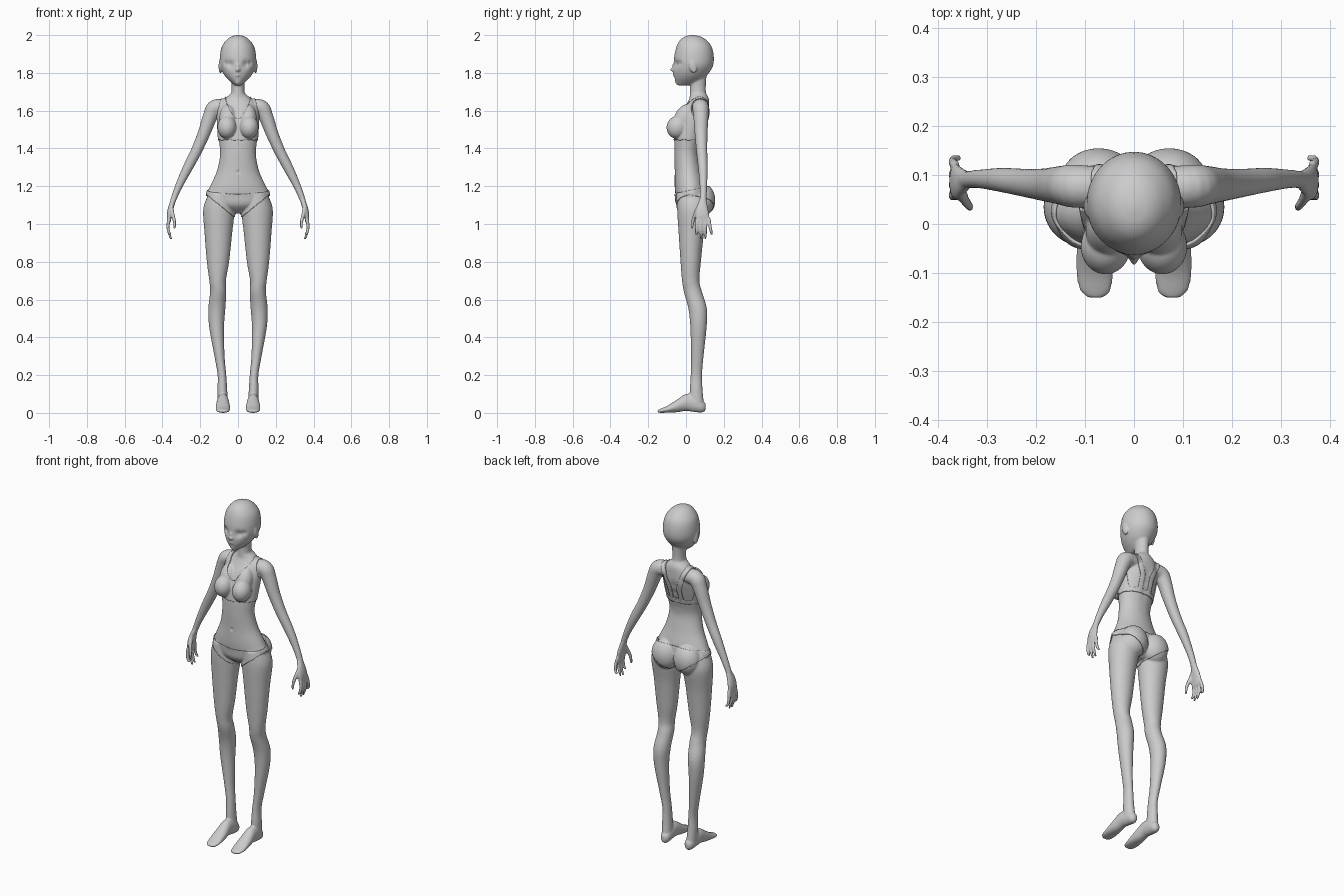
import bpy, bmesh, math
from mathutils import Vector, Matrix

bm = bmesh.new()


def spline(rows, steps=5):
    """Catmull-Rom through rows of numbers."""
    out = []
    for i in range(len(rows) - 1):
        p = [rows[max(0, min(len(rows) - 1, i + k))] for k in (-1, 0, 1, 2)]
        for s in range(steps):
            t = s / steps
            out.append([0.5 * (2 * b + (c - a) * t + (2 * a - 5 * b + 4 * c - d) * t * t
                               + (3 * b - a - 3 * c + d) * t ** 3) for a, b, c, d in zip(*p)])
    return out + [list(rows[-1])]


def loft(rows, axis=None, side=1, n=32):
    """Closed skin over rows (x, y, z, radius a, radius b); free axis follows the path."""
    rows = spline(rows)
    rings = []
    for i, (x, y, z, a, b) in enumerate(rows):
        if axis == 'Z':
            u, v = Vector((1, 0, 0)), Vector((0, 1, 0))
        elif axis == 'Y':
            u, v = Vector((1, 0, 0)), Vector((0, 0, 1))
        else:
            t = (Vector(rows[min(i + 1, len(rows) - 1)][:3]) - Vector(rows[max(i - 1, 0)][:3])).normalized()
            v = (Vector((0, 1, 0)) - t * t.y).normalized()
            u = v.cross(t)
        ring = []
        for k in range(n):
            w = 2 * math.pi * k / n
            p = Vector((x, y, z)) + u * max(a, .002) * math.cos(w) + v * max(b, .002) * math.sin(w)
            ring.append(bm.verts.new((p.x * side, p.y, p.z)))
        rings.append(ring)
    faces = [bm.faces.new((r[k], r[(k + 1) % n], q[(k + 1) % n], q[k]))
             for r, q in zip(rings, rings[1:]) for k in range(n)]
    faces += [bm.faces.new(rings[0]), bm.faces.new(rings[-1])]
    bmesh.ops.recalc_face_normals(bm, faces=faces)


def ball(loc, radii, tilt=0):
    m = Matrix.Translation(loc) @ Matrix.Rotation(tilt, 4, 'X') @ Matrix.Diagonal((*radii, 1))
    bmesh.ops.create_uvsphere(bm, u_segments=32, v_segments=20, radius=1, matrix=m)


def front_back(rows):
    """(z, half width, front y, back y) to loft rows."""
    return [(0, (f + b) / 2, z, w, (b - f) / 2) for z, w, f, b in rows]


# torso
loft(front_back([(1.06, .04, .0, .07), (1.10, .135, -.045, .11), (1.15, .166, -.055, .11),
                 (1.20, .148, -.06, .105), (1.28, .112, -.06, .085), (1.37, .095, -.062, .07),
                 (1.45, .102, -.06, .085), (1.52, .106, -.05, .107), (1.58, .108, -.03, .118),
                 (1.63, .10, .0, .122), (1.665, .068, .018, .12), (1.69, .038, .02, .108)]), 'Z')
# neck
loft([(0, .063, 1.62, .045, .045), (0, .063, 1.68, .037, .043), (0, .063, 1.73, .034, .042),
      (0, .065, 1.80, .04, .045)], 'Z')
# head
loft(front_back([(2.0, .008, .025, .045), (1.993, .035, -.005, .075), (1.975, .06, -.03, .107),
                 (1.94, .085, -.05, .135), (1.89, .096, -.062, .147), (1.84, .095, -.065, .144),
                 (1.80, .080, -.065, .122), (1.77, .058, -.060, .095), (1.745, .031, -.05, .06),
                 (1.734, .015, -.042, .01)]), 'Z')

for s in (1, -1):
    # bust, buttock, ear
    ball((s * .058, -.046, 1.512), (.046, .052, .056), -.25)
    ball((s * .052, -.012, 1.56), (.042, .045, .075), -.45)
    ball((s * .072, .088, 1.125), (.074, .062, .085))
    ball((s * .093, .036, 1.835), (.010, .020, .038), .25)
    # leg
    loft([(.095, .03, 1.16, .06, .075), (.101, .035, 1.08, .083, .082), (.104, .028, .95, .073, .067),
          (.106, .025, .80, .059, .054), (.108, .025, .70, .044, .046), (.105, .037, .64, .043, .048),
          (.112, .062, .55, .045, .049), (.113, .066, .45, .039, .043), (.098, .060, .30, .027, .033),
          (.085, .055, .20, .023, .030), (.083, .054, .12, .026, .034), (.080, .058, .04, .028, .038)],
         'Z', s)
    # foot
    loft([(.078, .104, .032, .012, .018), (.078, .085, .034, .026, .032), (.079, .04, .05, .030, .045),
          (.080, .0, .055, .032, .045), (.080, -.05, .036, .037, .033), (.080, -.10, .019, .038, .018),
          (.079, -.135, .011, .032, .011), (.078, -.15, .009, .018, .007)], 'Y', s)
    # arm
    loft([(.05, .073, 1.62, .035, .04), (.118, .077, 1.616, .044, .044), (.147, .079, 1.57, .039, .040),
          (.18, .080, 1.48, .033, .034), (.222, .084, 1.383, .029, .029), (.27, .090, 1.29, .026, .025),
          (.318, .092, 1.19, .019, .019), (.345, .090, 1.12, .015, .018)], None, s)
    # palm
    loft([(.338, .091, 1.14, .013, .016), (.354, .086, 1.09, .015, .030), (.363, .086, 1.05, .014, .037),
          (.366, .09, 1.01, .010, .037)], None, s)
    # fingers and thumb
    for y0, y1, tip in ((.06, .055, .945), (.08, .08, .918), (.10, .103, .92), (.12, .134, .945)):
        loft([(.364, y0, 1.03, .010, .010), (.371, (y0 + y1) / 2, .99, .009, .0095),
              (.366, y1, .955, .008, .008), (.354, y1, tip, .006, .006)], None, s, 14)
    loft([(.354, .068, 1.09, .011, .013), (.345, .048, 1.05, .010, .011), (.337, .037, 1.015, .009, .009),
          (.335, .031, .975, .006, .006)], None, s, 14)


def evaluated(obj):
    mesh = bpy.data.meshes.new_from_object(obj.evaluated_get(bpy.context.evaluated_depsgraph_get()))
    obj.modifiers.clear()
    obj.data = mesh


# fuse everything into one skin
body = bpy.data.objects.new("body", bpy.data.meshes.new("body"))
bpy.context.collection.objects.link(body)
bm.to_mesh(body.data)
bm.free()
rm = body.modifiers.new("fuse", 'REMESH')
rm.mode, rm.voxel_size, rm.use_smooth_shade = 'VOXEL', .005, True
sm = body.modifiers.new("smooth", 'SMOOTH')
sm.factor, sm.iterations = .5, 6
evaluated(body)

# sculpted details: centre, radius, push
brushes = [((0, -.066, 1.818), .011, (0, -.018, -.002)), ((0, -.066, 1.84), .010, (0, -.007, 0)),
           ((0, -.064, 1.787), .011, (0, -.006, 0)), ((0, -.064, 1.777), .006, (0, .004, 0)),
           ((0, -.048, 1.748), .014, (0, -.005, 0)), ((0, -.062, 1.275), .008, (0, .006, 0))]
for s in (1, -1):
    brushes += [((s * .043, -.058, 1.845), .019, (0, .013, 0)), ((s * .07, -.04, 1.85), .014, (-s * .005, .006, 0)),
                ((s * .05, .115, 1.58), .04, (0, .006, 0))]
brushes += [((0, .10, z), .022, (0, -.006, 0)) for z in (1.36, 1.41, 1.46, 1.51, 1.56)]
for v in body.data.vertices:
    for c, r, p in brushes:
        d2 = (v.co - Vector(c)).length_squared
        if d2 < 6 * r * r:
            v.co += Vector(p) * math.exp(-d2 / (r * r))


def garment(name, keep):
    """Raised cloth layer copied from the skin where keep() is true."""
    g = bmesh.new()
    g.from_mesh(body.data)
    bmesh.ops.delete(g, geom=[f for f in g.faces if not keep(f.calc_center_median())], context='FACES')
    for _ in range(5):
        rim = [v for v in g.verts if v.is_boundary]
        moves = [(v, sum((e.other_vert(v).co for e in v.link_edges if e.is_boundary), Vector()) / 2)
                 for v in rim if sum(e.is_boundary for e in v.link_edges) == 2]
        for v, target in moves:
            v.co = v.co.lerp(target, .5)
    obj = bpy.data.objects.new(name, bpy.data.meshes.new(name))
    bpy.context.collection.objects.link(obj)
    g.to_mesh(obj.data)
    g.free()
    so = obj.modifiers.new("cloth", 'SOLIDIFY')
    so.thickness, so.offset = .005, 1


def in_top(p):
    x, y, z = abs(p.x), p.y, p.z
    if not 1.445 < z < 1.69 or x > .115:
        return False
    if z < 1.468:
        return True
    if y < .06:  # cups and front straps
        neck = .066 * math.sqrt(max(0, (z - 1.555) / .11))
        return neck < x < .115 - max(0, z - 1.54) * .2
    mid = .03 + .045 * max(0, min(1, (z - 1.54) / .12))  # back straps
    return abs(x - mid) < .014


def in_briefs(p):
    x, y, z = abs(p.x), p.y, p.z
    if x > .2 or z > 1.178 + .22 * (y - .03):
        return False
    return z > (1.018 + .84 * x if y < .03 else 1.035 + .7 * x)


garment("bra_top", in_top)
garment("briefs", in_briefs)
